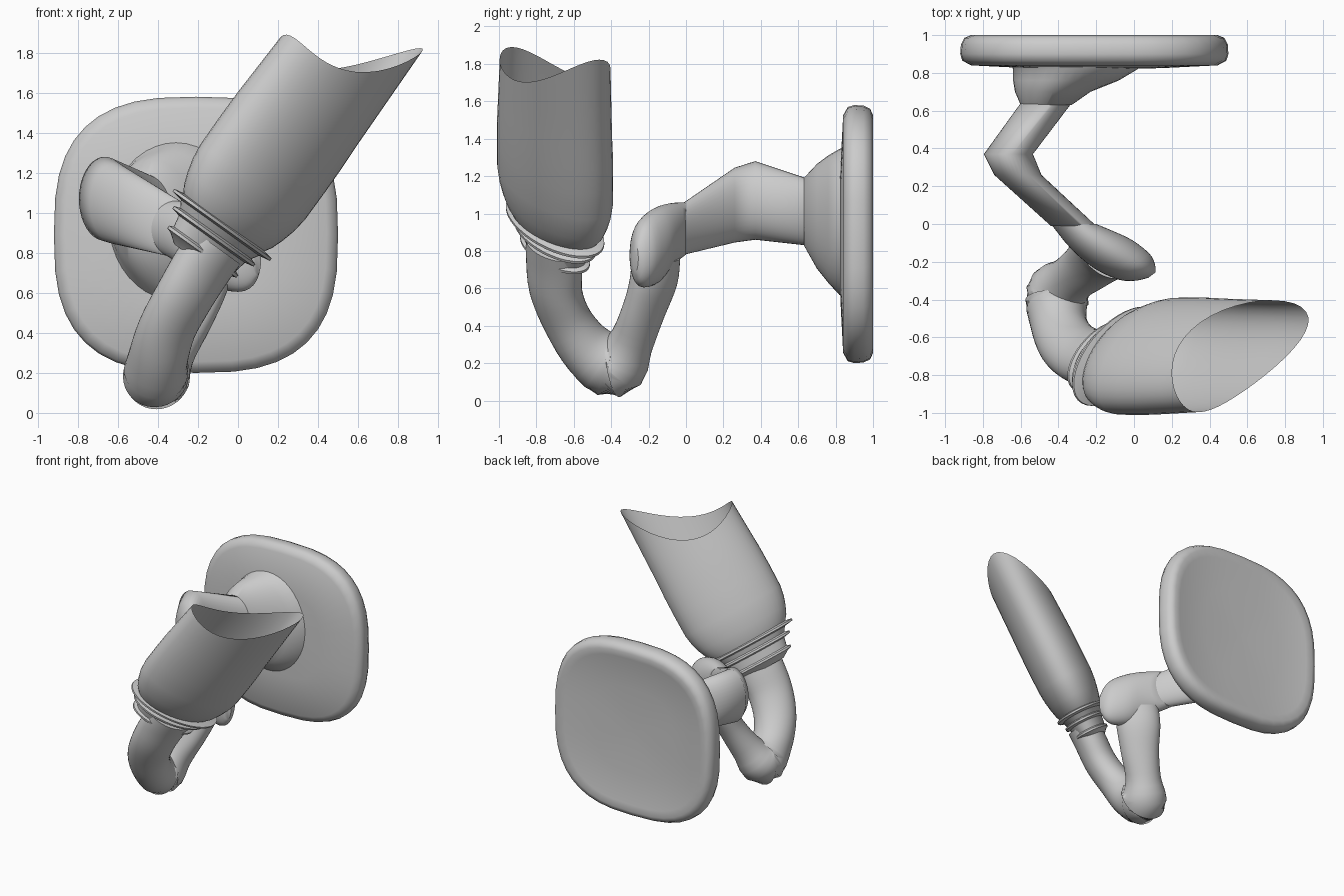
import bpy, bmesh, math
from mathutils import Vector as V

if "Cube" in bpy.data.objects:
    bpy.data.objects.remove(bpy.data.objects["Cube"])

N = 40


def skin(name, rings, cap_start=True, cap_end=True, angle=40):
    """Join a list of point rings into one smooth-shaded object."""
    bm = bmesh.new()
    vs = [[bm.verts.new(p) for p in r] for r in rings]
    for r0, r1 in zip(vs, vs[1:]):
        n = len(r0)
        for i in range(n):
            j = (i + 1) % n
            bm.faces.new((r0[i], r0[j], r1[j], r1[i]))
    if cap_start:
        bm.faces.new(vs[0][::-1])
    if cap_end:
        bm.faces.new(vs[-1])
    bmesh.ops.recalc_face_normals(bm, faces=bm.faces)
    me = bpy.data.meshes.new(name)
    bm.to_mesh(me)
    bm.free()
    ob = bpy.data.objects.new(name, me)
    bpy.context.collection.objects.link(ob)
    bpy.ops.object.select_all(action='DESELECT')
    ob.select_set(True)
    bpy.context.view_layer.objects.active = ob
    bpy.ops.object.shade_smooth_by_angle(angle=math.radians(angle))
    return ob


def ellipse(c, a, b, power=2.0):
    """Ring around c with half-axis vectors a and b (power > 2 is squarer)."""
    c, a, b = V(c), V(a), V(b)
    pts = []
    for i in range(N):
        t = 2 * math.pi * i / N
        x, y = math.cos(t), math.sin(t)
        e = 2 / power
        pts.append(c + a * math.copysign(abs(x) ** e, x)
                   + b * math.copysign(abs(y) ** e, y))
    return pts


def smooth_path(pts, steps=4):
    """Catmull-Rom through tuples of any length."""
    p = [V(q) for q in pts]
    p = [2 * p[0] - p[1]] + p + [2 * p[-1] - p[-2]]
    out = []
    for i in range(1, len(p) - 2):
        for s in range(steps):
            t = s / steps
            out.append(0.5 * (2 * p[i] + (p[i + 1] - p[i - 1]) * t
                       + (2 * p[i - 1] - 5 * p[i] + 4 * p[i + 1] - p[i + 2]) * t * t
                       + (3 * p[i] - p[i - 1] - 3 * p[i + 1] + p[i + 2]) * t ** 3))
    out.append(p[-2])
    return out


# Wall plate: rounded square, softly domed front, slightly dished back
plate = [(.82, .05), (.825, .5), (.84, .92), (.865, .985), (.90, 1), (.95, .995),
         (.985, .97), (1.0, .92), (.99, .85), (.97, .5), (.965, .05)]
skin("wall_plate", [ellipse((-.21, y, .89), (.71 * s, 0, 0), (0, 0, .69 * s), 2.8)
                    for y, s in plate], angle=60)

# Flared neck on the plate
neck = [(-.465, .63, 1.01, .135, .18), (-.43, .70, .985, .20, .28),
        (-.36, .76, .97, .28, .34), (-.31, .82, .955, .33, .39),
        (-.31, .84, .955, .34, .40)]
skin("plate_neck", [ellipse(n[:3], (n[3], 0, 0), (0, 0, n[4])) for n in neck])

# Angled upper arm
arm = [(-.465, .64, 1.01, .135, .18), (-.665, .37, 1.07, .13, .21),
       (-.615, .26, 1.045, .125, .20), (-.32, -.01, .92, .12, .14)]
skin("upper_arm", [ellipse(n[:3], (n[3], 0, 0), (0, 0, n[4])) for n in arm], angle=80)

# Bulbous elbow
elbow = [(-.32, 0, .92, .12, 0, .14), (-.22, -.085, .885, .115, .045, .17),
         (-.11, -.16, .83, .10, .075, .20), (0, -.225, .79, .08, .07, .185),
         (.06, -.255, .77, .05, .045, .14), (.095, -.27, .76, .02, .015, .07)]
rings = [ellipse(q[:3], (q[3], q[4], 0), (0, 0, q[5])) for q in smooth_path(elbow, 3)]
skin("elbow", rings)

# Shade frame: tilted axis, flattened oval section set diagonally
AXIS = V((.58, 0, .81)).normalized()
U = V((.81, 0, -.58)).normalized()
W = V((0, 1, 0))
MAJOR, MINOR = .385, .205

# Hooked lower arm, oval section: from the elbow down and up into the collar
hook = [(-.16, -.16, .76, .10, .16), (-.19, -.175, .63, .10, .16),
        (-.25, -.23, .47, .10, .14), (-.34, -.30, .30, .12, .13),
        (-.405, -.38, .185, .165, .175), (-.40, -.52, .27, .15, .15),
        (-.355, -.63, .42, .155, .125), (-.27, -.695, .58, .165, .12),
        (-.18, -.705, .73, .175, .12), (-.11, -.705, .83, .175, .12)]
path = smooth_path(hook, 4)
rings = []
for i, q in enumerate(path):
    c = V(q[:3])
    tan = (V(path[min(i + 1, len(path) - 1)][:3]) - V(path[max(i - 1, 0)][:3])).normalized()
    a = U + W
    a = (a - tan * a.dot(tan)).normalized()
    rings.append(ellipse(c, a * q[3], tan.cross(a) * q[4]))
skin("lower_arm", rings, angle=70)


def oval(t, s, w=.96):
    e1, e2 = (U + W * w) * math.sqrt(.5), (U - W * w) * math.sqrt(.5)
    return ellipse(AXIS * t + U * -.612 + W * -.70, e1 * MAJOR * s, e2 * MINOR * s)


# Ringed collar below the shade
collar = [(.50, .45), (.535, .60), (.545, .69), (.56, .69), (.57, .62), (.63, .66),
          (.64, .81), (.655, .81), (.665, .71), (.70, .78), (.71, .97), (.725, .97),
          (.735, .80)]
skin("shade_collar", [oval(t, s, .88) for t, s in collar],
     cap_start=False, cap_end=False, angle=30)

# Open shade with a wavy slanted rim
body = [(.73, .80), (.77, .88), (.83, .95), (.90, 1.01), (.98, 1.045), (1.15, 1.05),
        (1.3, 1.045), (1.42, 1.03)]
rings = [oval(t, s) for t, s in body]
rim = []
for i, p in enumerate(oval(0, 1.0)):
    th = 2 * math.pi * i / N
    t = (1.755 + .155 * math.cos(th) + .09 * math.sin(th)
         + .085 * math.cos(2 * th) + .03 * math.sin(2 * th))
    rim.append(p + AXIS * t)
rings += [[a.lerp(b, .5) for a, b in zip(rings[-1], rim)], rim]
skin("shade", rings, cap_start=False, cap_end=False)
